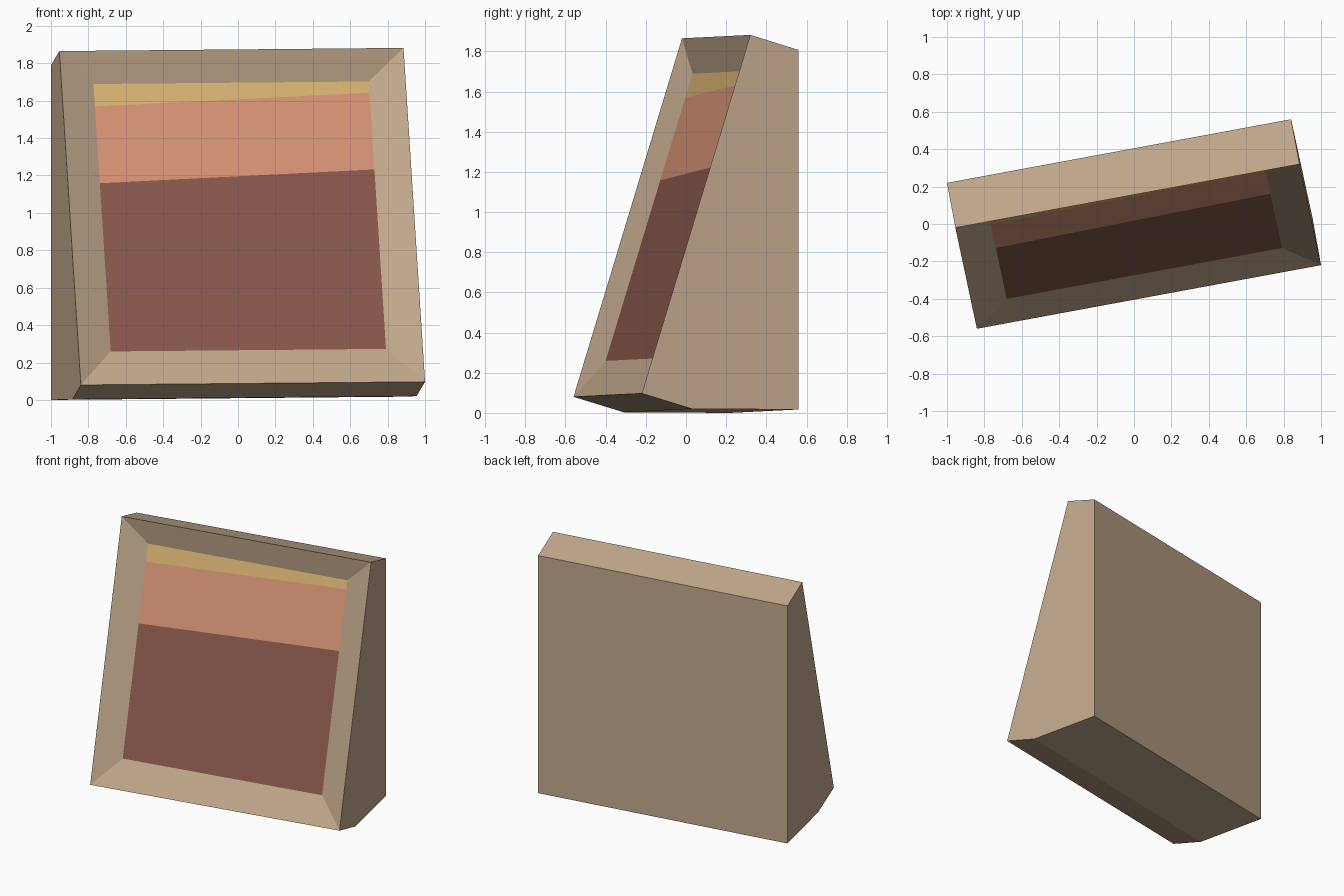
import bpy
from mathutils import Vector

if "Cube" in bpy.data.objects:
    bpy.data.objects.remove(bpy.data.objects["Cube"])


def material(name, rgb):
    """Flat material from 0-255 sRGB values."""
    lin = [((c / 255 + 0.055) / 1.055) ** 2.4 for c in rgb]
    m = bpy.data.materials.new(name)
    m.diffuse_color = (*lin, 1)
    m.use_nodes = True
    m.node_tree.nodes["Principled BSDF"].inputs["Base Color"].default_value = m.diffuse_color
    return m


def make_object(name, verts, faces, mats, slots=None):
    mesh = bpy.data.meshes.new(name)
    mesh.from_pydata([tuple(v) for v in verts], [], faces)
    for m in mats:
        mesh.materials.append(m)
    for i, s in enumerate(slots or []):
        mesh.polygons[i].material_index = s
    mesh.update()
    obj = bpy.data.objects.new(name, mesh)
    bpy.context.collection.objects.link(obj)
    return obj


tan = material("tan casing", (193, 168, 140))
brown = material("dark brown", (139, 90, 78))
salmon = material("salmon", (218, 150, 119))
gold = material("gold", (218, 181, 116))

# Left side profile, swept along the slightly turned and tilted width
width = Vector((1.84, 0.34, 0.017))
profile = [Vector(p) for p in (
    (-0.84, -0.56, 0.08),     # front bottom
    (-0.955, -0.02, 1.865),   # front top
    (-1.0, 0.22, 1.79),       # back top
    (-1.0, 0.22, 0.0),        # back bottom
    (-0.885, -0.31, 0.003),   # underside kink
)]
slope = profile[1] - profile[0]
normal = width.cross(slope).normalized() * -1   # points into the casing


def on_front(u, v, depth=0.0):
    """Point on the sloping front, u across, v up, sunk by depth."""
    return profile[0] + width * u + slope * v + normal * depth


# Casing: side caps, back, top and underside, then the bevelled front rim
n = len(profile)
U0, U1, V0, V1, SINK = 0.10, 0.90, 0.111, 0.912, 0.07
verts = profile + [p + width for p in profile]
verts += [on_front(u, v, SINK) for u, v in ((U0, V0), (U0, V1), (U1, V1), (U1, V0))]
faces = [tuple(range(n)), tuple(reversed(range(n, 2 * n)))]
faces += [(i, i + n, (i + 1) % n + n, (i + 1) % n) for i in range(1, n)]
outer = [0, 1, n + 1, n]
inner = [2 * n + i for i in range(4)]
for i in range(4):
    j = (i + 1) % 4
    faces.append((outer[i], inner[i], inner[j], outer[j]))
# Turn the prism faces outward
centre = sum(verts[:2 * n], Vector()) / (2 * n)
for k in range(n + 1):
    f = faces[k]
    a, b, c = (verts[i] for i in f[:3])
    if (b - a).cross(c - b).dot(a - centre) < 0:
        faces[k] = tuple(reversed(f))
# Turn the rim faces towards the front
for k in range(n + 1, len(faces)):
    a, b, c = (verts[i] for i in faces[k][:3])
    if (b - a).cross(c - b).dot(normal) > 0:
        faces[k] = tuple(reversed(faces[k]))
make_object("casing", verts, faces, [tan])

# Sunken panel with three slanting colour bands (left and right heights)
levels = [(0, 0), (0.629, 0.671), (0.916, 0.958), (1, 1)]
verts = []
for left, right in levels:
    verts.append(on_front(U0, V0 + (V1 - V0) * left, SINK))
    verts.append(on_front(U1, V0 + (V1 - V0) * right, SINK))
faces = [(2 * i, 2 * i + 1, 2 * i + 3, 2 * i + 2) for i in range(3)]
make_object("front_panel", verts, faces, [brown, salmon, gold], [0, 1, 2])
